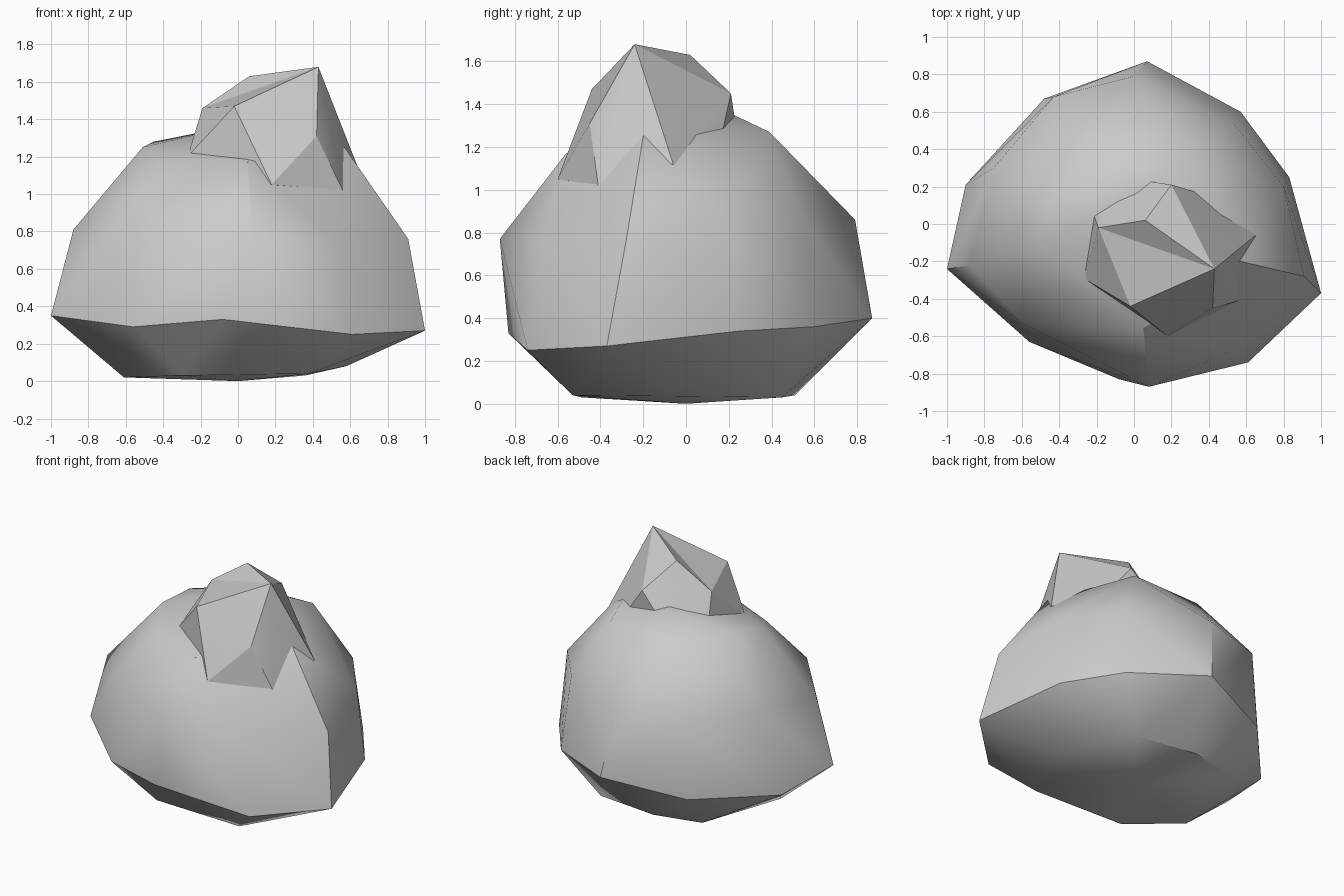
import bpy
import bmesh
import math
from mathutils import Vector

default_cube = bpy.data.objects.get("Cube")
if default_cube:
    bpy.data.objects.remove(default_cube, do_unlink=True)


def make_material(name, colour):
    material = bpy.data.materials.new(name)
    material.use_nodes = True
    material.diffuse_color = colour
    material.node_tree.nodes["Principled BSDF"].inputs["Base Color"].default_value = colour
    return material


stone = make_material("grey stone", (0.6, 0.6, 0.6, 1))


def finish_object(mesh_data, name, crease_degrees):
    """Turn a bmesh into a stone object with smooth faces and sharp creases."""
    bmesh.ops.recalc_face_normals(mesh_data, faces=mesh_data.faces[:])
    mesh = bpy.data.meshes.new(name)
    mesh_data.to_mesh(mesh)
    mesh_data.free()
    mesh.materials.append(stone)
    rock = bpy.data.objects.new(name, mesh)
    bpy.context.collection.objects.link(rock)
    bpy.ops.object.select_all(action="DESELECT")
    rock.select_set(True)
    bpy.context.view_layer.objects.active = rock
    bpy.ops.object.shade_smooth_by_angle(angle=math.radians(crease_degrees))
    return rock


# Boulder: the hull of a few uneven rings of corners
underside = [(0, 0, 0), (.58, -.1, .08), (.36, .45, .03), (-.1, .51, .04), (-.43, .43, .04),
             (-.61, -.2, .02), (-.3, -.49, .03), (.38, -.53, .04)]
lower_ring = [(-1, -.24, .35), (-.9, .21, .28), (-.48, .67, .31), (.07, .87, .4), (.57, .6, .36),
              (.83, .25, .34), (1, -.37, .27), (.61, -.74, .25), (-.08, -.83, .33), (-.56, -.63, .29)]
upper_ring = [(-.88, -.22, .81), (-.75, .3, .88), (-.43, .68, .84), (0, .79, .86), (.53, .54, .88),
              (.8, .2, .86), (.91, -.28, .76), (.52, -.68, .75), (.08, -.87, .77), (-.58, -.54, .89)]
crown = [(-.51, -.12, 1.25), (-.45, .1, 1.28), (-.2, .4, 1.25), (.32, .39, 1.27),
         (.57, -.2, 1.25), (.05, -.56, 1.17), (-.37, -.38, 1.16), (0, .18, 1.37)]

boulder = bmesh.new()
for corner in underside + lower_ring + upper_ring + crown:
    boulder.verts.new(corner)
hull = bmesh.ops.convex_hull(boulder, input=boulder.verts[:])
unused = {v for v in hull["geom_interior"] + hull["geom_unused"] if isinstance(v, bmesh.types.BMVert)}
bmesh.ops.delete(boulder, geom=list(unused), context="VERTS")
finish_object(boulder, "boulder", 36)

# Small jagged rock set into the top, with its root hidden in the boulder
corners = {
    "peak": (.43, -.24, 1.68), "back_peak": (.06, .02, 1.63), "brow": (-.02, -.44, 1.47),
    "side": (-.19, -.02, 1.46), "left_foot": (-.27, -.29, 1.2), "front_foot": (.18, -.6, 1.05),
    "notch": (.42, -.45, 1.31), "right_foot": (.56, -.41, 1.02), "far_foot": (.65, -.06, 1.12),
    "rear_foot": (.4, .15, 1.18), "back": (.2, .21, 1.45), "back_foot": (0, .24, 1.25),
    "side_foot": (-.23, .09, 1.2), "root": (.15, -.15, .95),
}
facets = [
    "peak back_peak side", "peak side brow", "side left_foot brow",
    "brow left_foot front_foot", "brow front_foot notch", "brow notch peak",
    "peak notch right_foot", "notch front_foot right_foot", "peak right_foot far_foot",
    "peak far_foot back", "far_foot rear_foot back", "peak back back_peak",
    "back_peak back side", "back back_foot side", "side back_foot side_foot",
    "side side_foot left_foot", "back rear_foot back_foot",
]
rim = ["left_foot", "front_foot", "right_foot", "far_foot", "rear_foot", "back_foot", "side_foot"]
facets += [f"{a} {b} root" for a, b in zip(rim, rim[1:] + rim[:1])]

outcrop = bmesh.new()
points = {name: outcrop.verts.new(Vector(place)) for name, place in corners.items()}
for facet in facets:
    outcrop.faces.new([points[name] for name in facet.split()])
finish_object(outcrop, "top_rock", 20)
